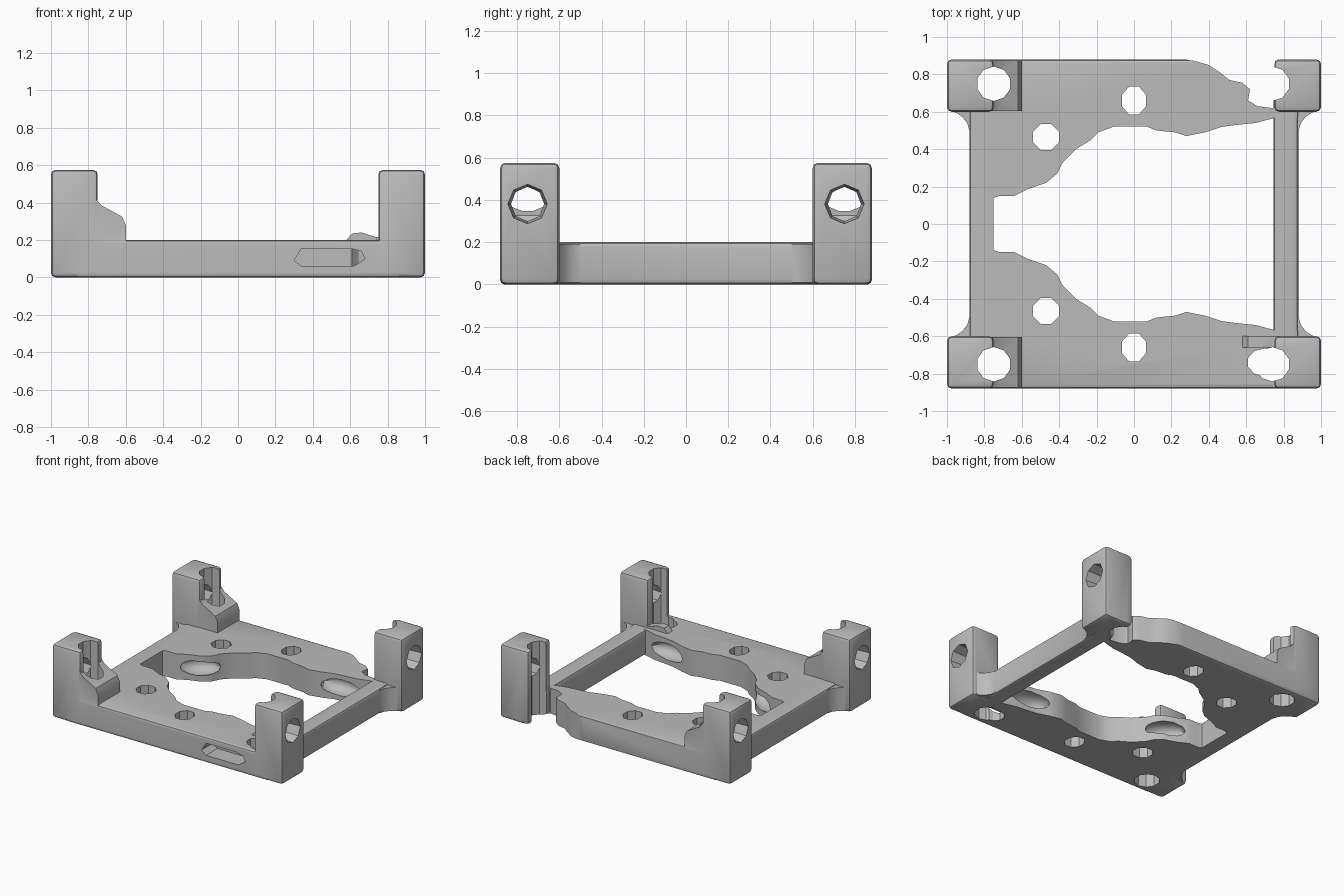
import bpy, bmesh, math
from mathutils import Matrix

if "Cube" in bpy.data.objects:
    bpy.data.objects.remove(bpy.data.objects["Cube"])

grey = bpy.data.materials.new("plain grey")
grey.diffuse_color = (0.5, 0.5, 0.5, 1)
grey.use_nodes = True
grey.node_tree.nodes["Principled BSDF"].inputs["Base Color"].default_value = grey.diffuse_color


def finish(name, bm):
    bmesh.ops.recalc_face_normals(bm, faces=bm.faces)
    me = bpy.data.meshes.new(name)
    bm.to_mesh(me)
    bm.free()
    ob = bpy.data.objects.new(name, me)
    bpy.context.collection.objects.link(ob)
    me.materials.append(grey)
    return ob


def box(name, x0, x1, y0, y1, z0, z1, bevel=0.025):
    bm = bmesh.new()
    bmesh.ops.create_cube(bm, size=1)
    for v in bm.verts:
        v.co = ((x0 + x1) / 2 + v.co.x * (x1 - x0),
                (y0 + y1) / 2 + v.co.y * (y1 - y0),
                (z0 + z1) / 2 + v.co.z * (z1 - z0))
    if bevel:
        bmesh.ops.bevel(bm, geom=bm.edges[:], offset=bevel, segments=2,
                        profile=0.5, affect='EDGES')
    return finish(name, bm)


def prism(name, pts, a, b, axis='Z'):
    """Extrude a 2D outline along Z (points x, y) or Y (points x, z)."""
    bm = bmesh.new()
    at = (lambda p, h: (p[0], p[1], h)) if axis == 'Z' else (lambda p, h: (p[0], h, p[1]))
    lo = [bm.verts.new(at(p, a)) for p in pts]
    hi = [bm.verts.new(at(p, b)) for p in pts]
    bm.faces.new(lo)
    bm.faces.new(hi)
    n = len(pts)
    for i in range(n):
        bm.faces.new((lo[i], lo[(i + 1) % n], hi[(i + 1) % n], hi[i]))
    return finish(name, bm)


def ring(cx, cy, rx, ry, n=10):
    return [(cx + rx * math.cos((i + .5) * math.tau / n),
             cy + ry * math.sin((i + .5) * math.tau / n)) for i in range(n)]


def side_hole(x0, x1, y, z, r0, r1):
    bm = bmesh.new()
    bmesh.ops.create_cone(bm, cap_ends=True, segments=8, radius1=r0, radius2=r1, depth=abs(x1 - x0),
                          matrix=Matrix.Translation(((x0 + x1) / 2, y, z))
                          @ Matrix.Rotation(math.pi / 2 * (1 if x1 > x0 else -1), 4, 'Y'))
    return finish("side_hole_cutter", bm)


def pocket(loc, size, turn):
    bm = bmesh.new()
    bmesh.ops.create_icosphere(bm, subdivisions=2, radius=1,
                               matrix=Matrix.Translation(loc) @ Matrix.Rotation(turn, 4, 'Z')
                               @ Matrix.Diagonal((*size, 1)))
    return finish("pocket_cutter", bm)


def combine(target, other, op):
    m = target.modifiers.new("join", 'BOOLEAN')
    m.object, m.operation, m.solver = other, op, 'EXACT'
    bpy.context.view_layer.objects.active = target
    bpy.ops.object.modifier_apply(modifier=m.name)
    bpy.data.objects.remove(other)


# base plate with the ragged central opening
frame = box("mounting_frame", -.88, .88, -.88, .88, 0, .2, .02)
half = [(-.75, .14), (-.72, .15), (-.64, .15), (-.56, .19), (-.47, .22), (-.41, .27), (-.38, .33),
        (-.31, .40), (-.23, .45), (-.19, .49), (-.11, .52), (.07, .52), (.12, .5), (.22, .49),
        (.28, .47), (.38, .49), (.47, .52), (.55, .53), (.65, .54), (.76, .57), (.9, .57)]
combine(frame, prism("opening_cutter", half + [(x, -y) for x, y in reversed(half)], -.1, .3),
        'DIFFERENCE')

# broken-out notch in the back edge
notch = [(.25, .95), (.25, .885), (.33, .87), (.4, .85), (.46, .81), (.51, .77), (.58, .755),
         (.62, .72), (.61, .66), (.66, .63), (.74, .62), (.8, .66), (.8, .95)]
combine(frame, prism("notch_cutter", notch, -.1, .3), 'DIFFERENCE')

# right rail
combine(frame, box("right_rail", .745, .88, -.7, .7, 0, .2, .025), 'UNION')

for s in (-1, 1):
    # corner posts
    for x0, x1 in ((-1, -.75), (.75, 1)):
        y0, y1 = sorted((.6 * s, .88 * s))
        combine(frame, box("post", x0, x1, y0, y1, 0, .575), 'UNION')
    # sloped step on the inside of the left posts
    step = [(-.85, .05), (-.6, .05), (-.6, .28), (-.62, .325), (-.73, .385), (-.76, .42), (-.85, .42)]
    combine(frame, prism("step", step, .605 * s, .875 * s, 'Y'), 'UNION')
    # flared webs where the rails meet the posts
    for m in (-1, 1):
        web = [(.8, .48), (.88, .5), (.892, .54), (.92, .575), (.96, .6), (.96, .64), (.8, .64)]
        combine(frame, prism("web", [(x * m, y * s) for x, y in web], .008, .19), 'UNION')

# small raised lip beside the front right post
lip = [(.58, .12), (.79, .12), (.79, .22), (.74, .215), (.66, .24), (.61, .235), (.58, .2)]
combine(frame, prism("lip", lip, -.66, -.6, 'Y'), 'UNION')

# vertical holes
cuts = []
for s in (-1, 1):
    cuts += [prism("corner_hole_cutter", ring(-.75, .75 * s, .092, .092), -.1, .7),
             prism("corner_hole_cutter", ring(.74, .75 * s, .092, .092), -.1, .7),
             prism("plate_hole_cutter", ring(-.47, .465 * s, .075, .075, 8), -.1, .3),
             prism("plate_hole_cutter", ring(0, .66 * s, .07, .08, 8), -.1, .3)]
    # holes through the outer faces of the posts
    for m in (-1, 1):
        cuts.append(side_hole(1.01 * m, .74 * m, .75 * s, .38, .094, .075))
    # hollows in the wall of the opening
    cuts += [pocket((.52, .53 * s, .1), (.17, .09, .065), 0),
             pocket((-.5, .25 * s, .1), (.15, .08, .065), .6 * s)]
# wide front right hole and the long slot in the front edge
cuts.append(prism("wide_hole_cutter", ring(.7, -.74, .095, .075), -.1, .3))
slot = [(.3, .09), (.34, .06), (.62, .06), (.68, .1), (.66, .14), (.6, .155), (.34, .155)]
cuts.append(prism("slot_cutter", slot, -1, -.74, 'Y'))
for c in cuts:
    combine(frame, c, 'DIFFERENCE')

# soft shading with crisp edges
bpy.ops.object.select_all(action='DESELECT')
frame.select_set(True)
bpy.context.view_layer.objects.active = frame
bpy.ops.object.shade_smooth_by_angle(angle=math.radians(30))
